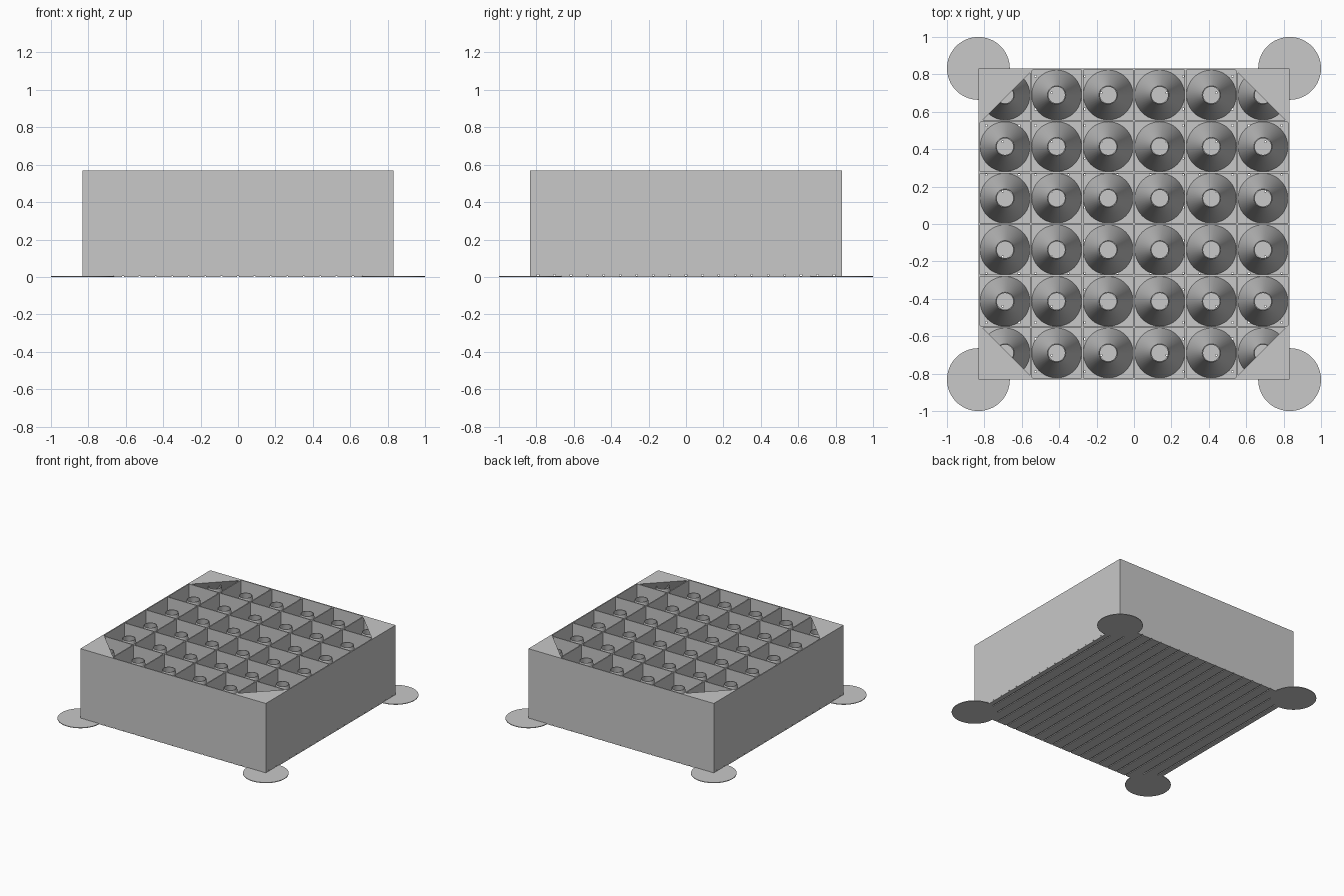
import bpy, bmesh, math
from mathutils import Vector

cube = bpy.data.objects.get("Cube")
if cube:
    bpy.data.objects.remove(cube, do_unlink=True)

HALF, TOP = 0.832, 0.568        # tray half width and height
CELLS, WALL = 6, 0.009
PITCH = (2 * HALF - WALL) / CELLS
LAYER = 0.006                   # thickness of each floor layer
GAP, GAP_PITCH = 0.009, 0.0878  # slots in the floor
CONE_TOP = 0.53

grey = bpy.data.materials.new("plain grey")
grey.use_nodes = True
colour = (0.58, 0.58, 0.58, 1)
grey.diffuse_color = colour
grey.node_tree.nodes["Principled BSDF"].inputs["Base Color"].default_value = colour


def finish(name, bm, smooth=False):
    bmesh.ops.recalc_face_normals(bm, faces=bm.faces)
    mesh = bpy.data.meshes.new(name)
    bm.to_mesh(mesh)
    bm.free()
    mesh.materials.append(grey)
    obj = bpy.data.objects.new(name, mesh)
    bpy.context.collection.objects.link(obj)
    if smooth:
        bpy.ops.object.select_all(action='DESELECT')
        obj.select_set(True)
        bpy.context.view_layer.objects.active = obj
        bpy.ops.object.shade_smooth_by_angle(angle=math.radians(30))
    return obj


def add_box(bm, low, high):
    low, high = Vector(low), Vector(high)
    verts = bmesh.ops.create_cube(bm, size=1)["verts"]
    for v in verts:
        v.co = Vector(l + (c + 0.5) * (h - l) for l, h, c in zip(low, high, v.co))


def span_box(bm, axis, a, b, z0, z1):
    """Box from a to b on one axis, running the full width on the other."""
    if axis == 0:
        add_box(bm, (a, -HALF, z0), (b, HALF, z1))
    else:
        add_box(bm, (-HALF, a, z0), (HALF, b, z1))


# Floor: two crossed layers of strips, leaving pinholes where the slots cross
slots = [k * GAP_PITCH for k in range(-9, 10)]
starts = [-HALF] + [s + GAP / 2 for s in slots]
ends = [s - GAP / 2 for s in slots] + [HALF]
for axis, name in enumerate(("lower_floor_strips", "upper_floor_strips")):
    bm = bmesh.new()
    for a, b in zip(starts, ends):
        span_box(bm, axis, a, b, axis * LAYER, (axis + 1) * LAYER)
    finish(name, bm)

# Outer and dividing walls
for axis, name in enumerate(("lengthwise_walls", "crosswise_walls")):
    bm = bmesh.new()
    for i in range(CELLS + 1):
        a = -HALF + i * PITCH
        span_box(bm, axis, a, a + WALL, 2 * LAYER, TOP)
    finish(name, bm)

# Hollow open-topped cone in every cell
SIDES = 48
profile = [(0.133, 2 * LAYER), (0.049, CONE_TOP), (0.044, CONE_TOP), (0.127, 2 * LAYER)]
bm = bmesh.new()
for i in range(CELLS):
    for j in range(CELLS):
        cx, cy = ((n - (CELLS - 1) / 2) * PITCH for n in (i, j))
        rings = []
        for r, z in profile:
            angles = [math.tau * s / SIDES for s in range(SIDES)]
            rings.append([bm.verts.new((cx + r * math.cos(t), cy + r * math.sin(t), z))
                          for t in angles])
        for k, ring in enumerate(rings):
            above = rings[(k + 1) % len(rings)]
            for s in range(SIDES):
                n = (s + 1) % SIDES
                bm.faces.new((ring[s], ring[n], above[n], above[s]))
finish("hollow_cones", bm, smooth=True)

# Corner gussets tapering down into the corners, and thin round corner pads
LEG, DROP = 0.3, 0.3
gussets, pads = bmesh.new(), bmesh.new()
for sx in (-1, 1):
    for sy in (-1, 1):
        x, y = sx * HALF, sy * HALF
        points = [(x, y, TOP), (x - sx * LEG, y, TOP), (x, y - sy * LEG, TOP), (x, y, TOP - DROP)]
        bmesh.ops.convex_hull(gussets, input=[gussets.verts.new(p) for p in points])
        made = bmesh.ops.create_cone(pads, cap_ends=True, segments=64, radius1=0.168,
                                     radius2=0.168, depth=0.005)["verts"]
        bmesh.ops.translate(pads, verts=made, vec=(x, y, 0.0025))
finish("corner_gussets", gussets)
finish("corner_pads", pads, smooth=True)
